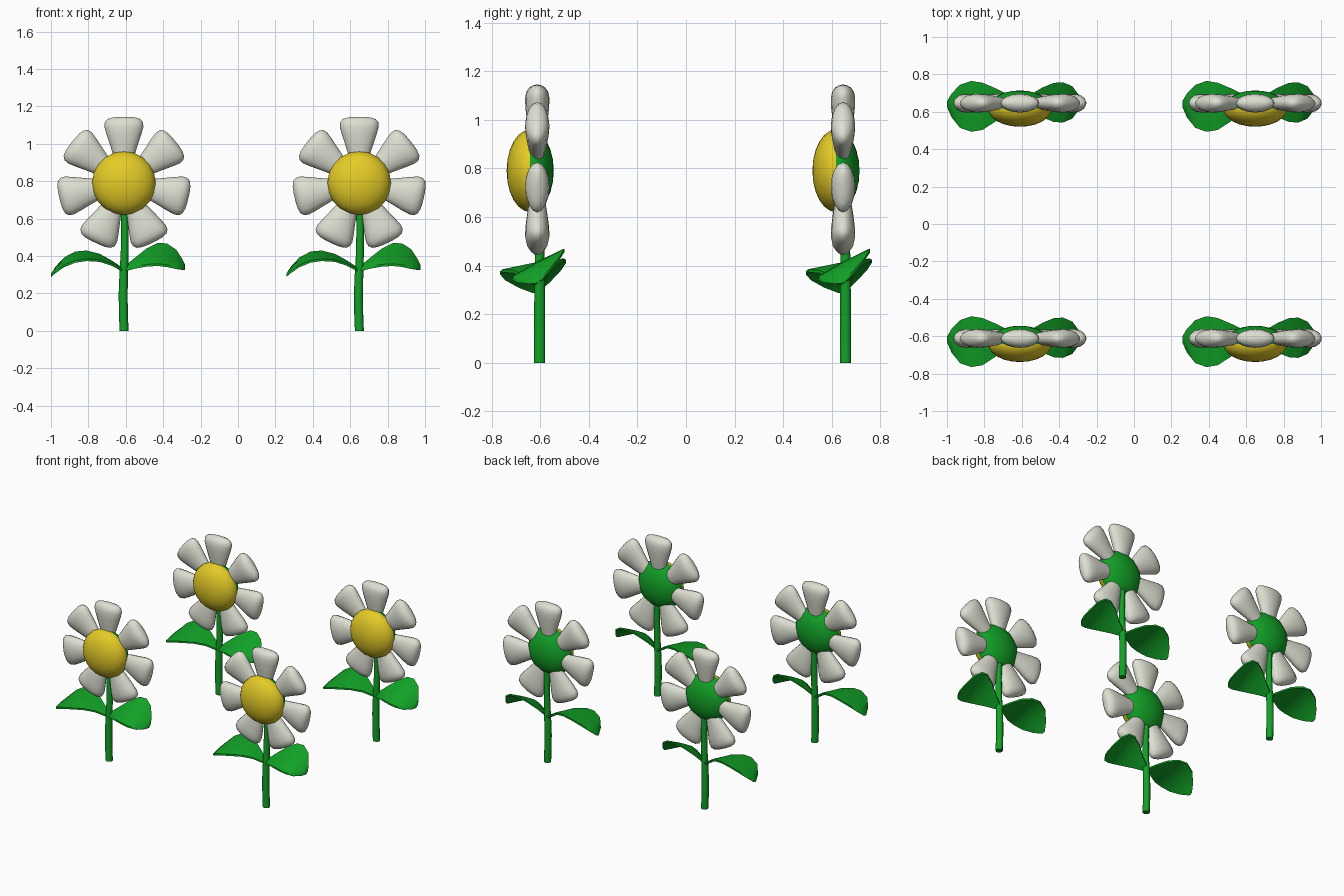
import bpy, bmesh, math
from mathutils import Matrix, Vector

if "Cube" in bpy.data.objects:
    bpy.data.objects.remove(bpy.data.objects["Cube"])

PITCH = 1.258                       # spacing of the four flowers
HEAD = Vector((-0.61, -0.612, 0.79))  # petal hub of the first flower


def material(name, rgb):
    m = bpy.data.materials.new(name)
    m.diffuse_color = (*rgb, 1)
    m.use_nodes = True
    m.node_tree.nodes["Principled BSDF"].inputs["Base Color"].default_value = m.diffuse_color
    return m


WHITE = material("petal white", (0.72, 0.74, 0.64))
YELLOW = material("centre yellow", (0.78, 0.60, 0.02))
GREEN = material("leaf green", (0.006, 0.36, 0.02))


def finish(bm, name, mats, angle=40):
    bmesh.ops.recalc_face_normals(bm, faces=bm.faces)
    me = bpy.data.meshes.new(name)
    bm.to_mesh(me)
    bm.free()
    for m in mats:
        me.materials.append(m)
    ob = bpy.data.objects.new(name, me)
    bpy.context.collection.objects.link(ob)
    bpy.context.view_layer.objects.active = ob
    bpy.ops.object.select_all(action='DESELECT')
    ob.select_set(True)
    bpy.ops.object.shade_smooth_by_angle(angle=math.radians(angle))
    return ob


def loft(bm, rings):
    """Skin a list of closed rings of points and cap both ends."""
    loops = [[bm.verts.new(p) for p in r] for r in rings]
    n = len(loops[0])
    for a, b in zip(loops, loops[1:]):
        for i in range(n):
            j = (i + 1) % n
            bm.faces.new((a[i], a[j], b[j], b[i]))
    bm.faces.new(loops[0])
    bm.faces.new(loops[-1])


def ring(n):
    return [(math.cos(2 * math.pi * i / n), math.sin(2 * math.pi * i / n)) for i in range(n)]


def make_petals():
    # distance from hub, half width, half thickness
    profile = [(0.06, .035, .02), (0.14, .054, .033), (0.20, .073, .042), (0.26, .093, .049),
               (0.30, .104, .050), (0.325, .102, .045), (0.342, .088, .033), (0.351, .06, .018),
               (0.354, .025, .006)]
    bm = bmesh.new()
    for k in range(7):
        rot = Matrix.Rotation(2 * math.pi * k / 7, 4, 'Y')
        loft(bm, [[HEAD + rot @ Vector((w * c, t * s, r)) for c, s in ring(16)]
                  for r, w, t in profile])
    return finish(bm, "petals", [WHITE], 60)


def make_centre():
    # flattened ball: yellow front, green back
    bm = bmesh.new()
    bmesh.ops.create_uvsphere(bm, u_segments=20, v_segments=12, radius=1)
    bm.transform(Matrix.Translation((HEAD.x, -0.641, HEAD.z))
                 @ Matrix.Diagonal((0.17, 0.097, 0.17, 1))
                 @ Matrix.Rotation(math.pi / 2, 4, 'X'))
    for f in bm.faces:
        f.material_index = 0 if f.calc_center_median().y < -0.641 else 1
    return finish(bm, "flower_centre", [YELLOW, GREEN], 60)


def make_stem():
    # slightly bowed round stalk
    path = [(-0.609, 0), (-0.613, 0.1), (-0.614, 0.2), (-0.611, 0.3), (-0.606, 0.42),
            (-0.605, 0.55), (-0.609, 0.74)]
    bm = bmesh.new()
    loft(bm, [[Vector((x + r * c, -0.602 + r * s, z)) for c, s in ring(10)]
              for (x, z), r in zip(path, (.024, .024, .024, .023, .021, .02, .02))])
    return finish(bm, "stem", [GREEN])


def make_leaf(name, side, y, roll, profile):
    # thin rolled blade following an arched midrib
    bm = bmesh.new()
    rings = []
    c, s = math.cos(math.radians(roll)), math.sin(math.radians(roll))
    for d, z, w, yo in profile:
        top = [(-w, 0), (0, 0.004), (w, 0)]
        bottom = [(w, -0.012), (0, -0.016), (-w, -0.012)]
        rings.append([Vector((-0.61 + side * d, y + yo + a * c, z + a * s + b))
                      for a, b in top + bottom])
    loft(bm, rings)
    return finish(bm, name, [GREEN], 50)


parts = [
    make_petals(), make_centre(), make_stem(),
    make_leaf("left_leaf", -1, -0.629, 10,
              [(.005, .332, .018, .027), (.07, .37, .05, .018), (.13, .396, .09, .008),
               (.20, .407, .128, 0), (.26, .400, .138, 0), (.32, .372, .117, 0),
               (.365, .332, .065, .005), (.39, .302, .015, .012)]),
    make_leaf("right_leaf", 1, -0.608, 28,
              [(.005, .338, .018, .006), (.06, .368, .05, 0), (.12, .397, .09, 0),
               (.18, .414, .118, 0), (.23, .410, .122, 0), (.28, .388, .098, 0),
               (.315, .358, .045, 0), (.327, .345, .015, 0)]),
]

# repeat the flower in a 2 x 2 grid
for ix in range(2):
    for iy in range(2):
        if ix or iy:
            for p in parts:
                q = p.copy()
                q.location = (ix * PITCH, iy * PITCH, 0)
                bpy.context.collection.objects.link(q)
